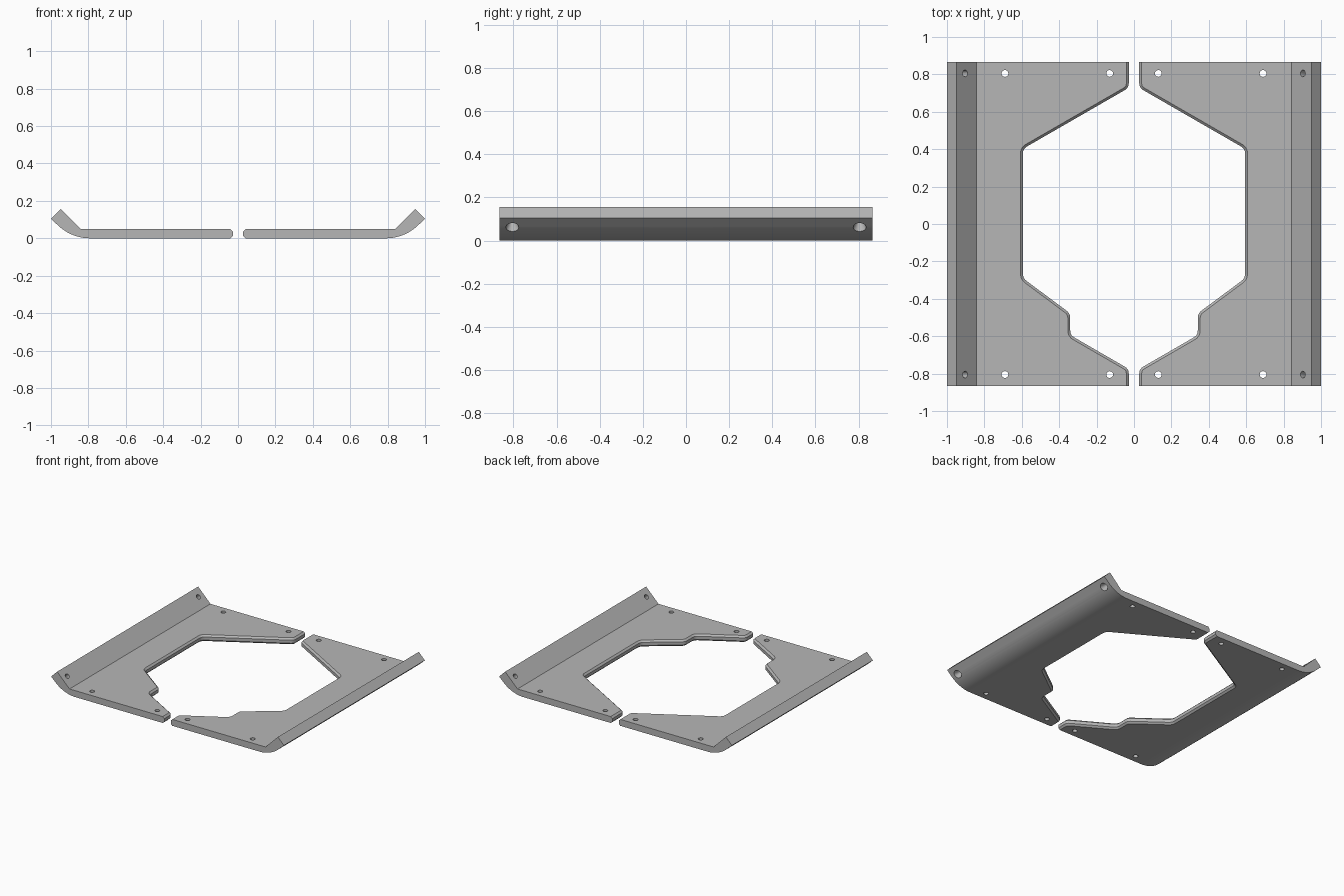
import bpy, bmesh, math
from mathutils import Vector, Matrix

if "Cube" in bpy.data.objects:
    bpy.data.objects.remove(bpy.data.objects["Cube"])

HALF_Y = 0.865   # half length of the plates
THICK = 0.05     # plate thickness
CHAMFER = 0.013  # inner edge chamfer

metal = bpy.data.materials.new("plain_grey")
metal.diffuse_color = (0.47, 0.47, 0.47, 1)
metal.use_nodes = True
metal.node_tree.nodes["Principled BSDF"].inputs["Base Color"].default_value = metal.diffuse_color


def loft(name, loops):
    """Closed solid through equal-length loops of 3D points."""
    bm = bmesh.new()
    rings = [[bm.verts.new(p) for p in loop] for loop in loops]
    n = len(rings[0])
    for a, b in zip(rings, rings[1:]):
        for i in range(n):
            j = (i + 1) % n
            bm.faces.new((a[i], a[j], b[j], b[i]))
    bm.faces.new(rings[0])
    bm.faces.new(rings[-1])
    bmesh.ops.recalc_face_normals(bm, faces=bm.faces)
    mesh = bpy.data.meshes.new(name)
    bm.to_mesh(mesh)
    bm.free()
    obj = bpy.data.objects.new(name, mesh)
    bpy.context.collection.objects.link(obj)
    return obj


def turned(name, center, axis, stations, sides=24):
    """Round cutter from (distance along axis, radius) stations."""
    turn = Vector(axis).to_track_quat('Z', 'Y')
    loops = []
    for d, r in stations:
        loops.append([Vector(center) + turn @ Vector((
            r * math.cos(2 * math.pi * i / sides),
            r * math.sin(2 * math.pi * i / sides), d)) for i in range(sides)])
    return loft(name, loops)


def rounded(points, setback=0.025, steps=5):
    """Round the inner corners of an open path."""
    pts = [Vector(p) for p in points]
    out = [pts[0]]
    for a, b, c in zip(pts, pts[1:], pts[2:]):
        p = b + (a - b).normalized() * setback
        q = b + (c - b).normalized() * setback
        for k in range(steps + 1):
            t = k / steps
            out.append(p * (1 - t) ** 2 + b * 2 * t * (1 - t) + q * t * t)
    return out + [pts[-1]]


def offset(path, dist):
    """Shift a path sideways with mitred joints."""
    dirs = [(b - a).normalized() for a, b in zip(path, path[1:])]
    norms = [Vector((-d.y, d.x)) for d in dirs]
    out = []
    for i, p in enumerate(path):
        n0, n1 = norms[max(i - 1, 0)], norms[min(i, len(norms) - 1)]
        m = (n0 + n1).normalized()
        out.append(p + m * dist / m.dot(n0))
    return out


# Plate with its turned-up outer flange: one profile swept along y
profile = [(0, THICK), (0, 0)]
for k in range(13):
    a = math.radians(45 * k / 12)
    profile.append((0.79 + 0.25 * math.sin(a), 0.25 * (1 - math.cos(a))))
profile += [(1.0, 0.104), (0.948, 0.156), (0.842, THICK)]
plate = loft("right_plate", [[(x, y, z) for x, z in profile] for y in (-HALF_Y, HALF_Y)])

# Cutter for the central opening, flared to chamfer both edges
edge = rounded([(0.028, 0.95), (0.028, 0.728), (0.594, 0.402), (0.594, -0.29),
                (0.341, -0.478), (0.341, -0.594), (0.028, -0.775), (0.028, -0.95)])
levels = [(-0.03, CHAMFER), (0, CHAMFER), (CHAMFER, 0),
          (THICK - CHAMFER, 0), (THICK, CHAMFER), (0.08, CHAMFER)]
loops = []
for z, d in levels:
    ring = offset(edge, d) + [Vector((-0.2, -0.95)), Vector((-0.2, 0.95))]
    loops.append([(p.x, p.y, z) for p in ring])
cutters = [loft("opening_cutter", loops)]

# Screw holes: straight in the plate, countersunk through the flange
for y in (-0.805, 0.805):
    for x in (0.13, 0.69):
        cutters.append(turned("plate_hole_cutter", (x, y, 0), (0, 0, 1),
                              [(-0.03, 0.018), (0.08, 0.018)]))
    cutters.append(turned("flange_hole_cutter", (0.903, y, 0.111), (1, 0, -1),
                          [(-0.05, 0.018), (0.035, 0.018), (0.062, 0.03), (0.12, 0.03)]))

for c in cutters:
    c.hide_render = True
    mod = plate.modifiers.new("cut", 'BOOLEAN')
    mod.operation = 'DIFFERENCE'
    mod.solver = 'EXACT'
    mod.object = c

# Bake the cuts and discard the cutters
baked = bpy.data.meshes.new_from_object(
    plate.evaluated_get(bpy.context.evaluated_depsgraph_get()))
plate.modifiers.clear()
plate.data = baked
for c in cutters:
    bpy.data.objects.remove(c)
baked.materials.clear()
baked.materials.append(metal)

# Mirrored left plate
other = baked.copy()
other.transform(Matrix.Scale(-1, 4, (1, 0, 0)))
other.flip_normals()
left = bpy.data.objects.new("left_plate", other)
bpy.context.collection.objects.link(left)

for obj in (plate, left):
    bpy.ops.object.select_all(action='DESELECT')
    obj.select_set(True)
    bpy.context.view_layer.objects.active = obj
    bpy.ops.object.shade_smooth_by_angle(angle=math.radians(30))
